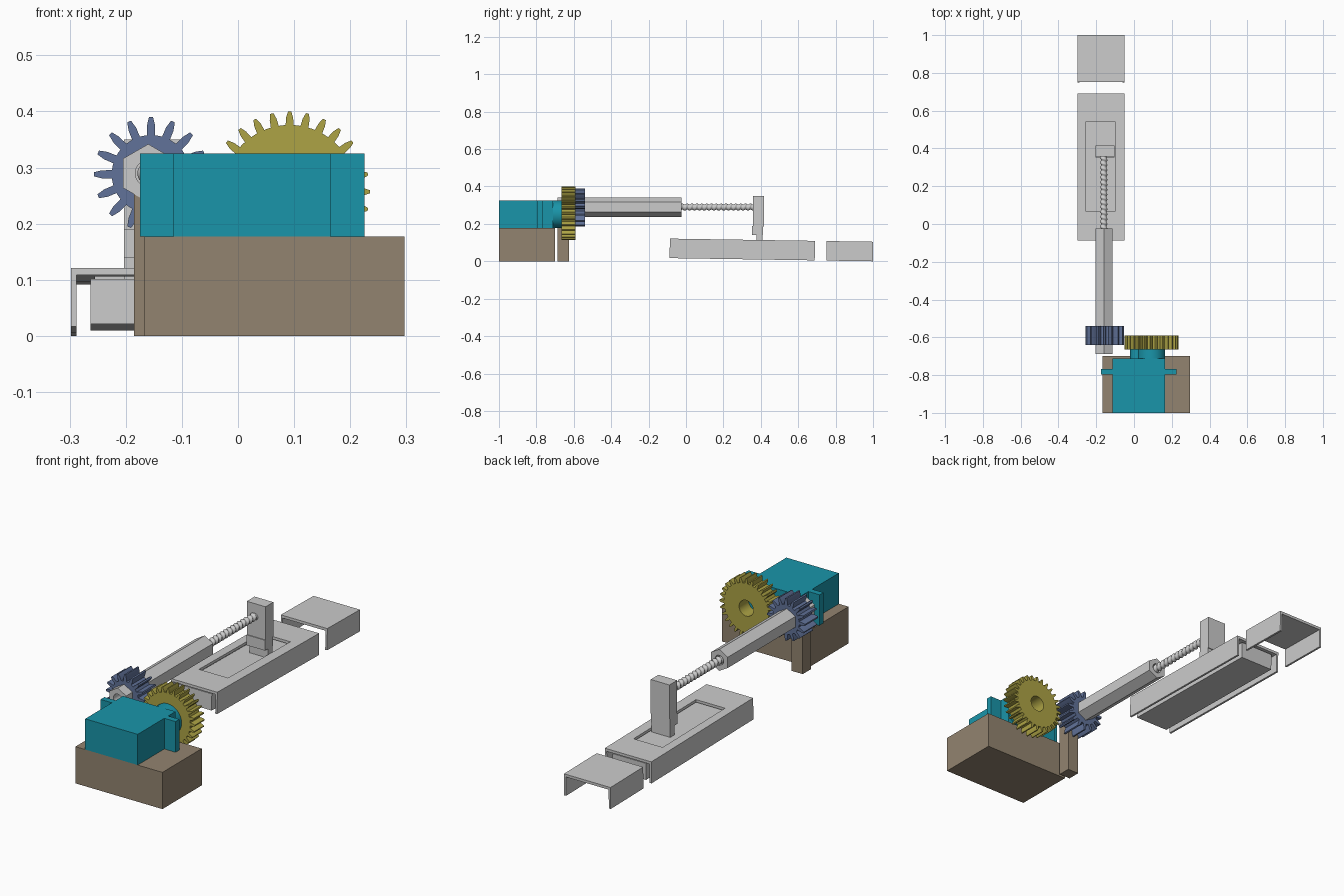
import bpy, bmesh
from math import sin, cos, pi, atan2

if "Cube" in bpy.data.objects:
    bpy.data.objects.remove(bpy.data.objects["Cube"])

TILT = -0.0155          # slight slope of the rail assembly
AX, AZ = -0.16, 0.29    # screw axis


def material(name, rgb):
    m = bpy.data.materials.new(name)
    m.diffuse_color = (*rgb, 1)
    m.use_nodes = True
    m.node_tree.nodes["Principled BSDF"].inputs["Base Color"].default_value = m.diffuse_color
    return m


TEAL = material("teal", (0.01, 0.30, 0.40))
TAN = material("tan", (0.29, 0.23, 0.16))
YELLOW = material("yellow", (0.42, 0.37, 0.06))
BLUE = material("blue", (0.12, 0.17, 0.32))


def finish(name, bm, mat=None, smooth=False, tilt=0):
    bmesh.ops.recalc_face_normals(bm, faces=bm.faces)
    me = bpy.data.meshes.new(name)
    bm.to_mesh(me)
    bm.free()
    ob = bpy.data.objects.new(name, me)
    bpy.context.collection.objects.link(ob)
    if mat:
        me.materials.append(mat)
    ob.rotation_euler.x = tilt
    if smooth:
        bpy.context.view_layer.objects.active = ob
        ob.select_set(True)
        bpy.ops.object.shade_smooth_by_angle(angle=0.6)
        ob.select_set(False)
    return ob


def box(bm, x0, x1, y0, y1, z0, z1):
    vs = bmesh.ops.create_cube(bm, size=1)["verts"]
    for v in vs:
        v.co = ((x0 + x1) / 2 + v.co.x * (x1 - x0),
                (y0 + y1) / 2 + v.co.y * (y1 - y0),
                (z0 + z1) / 2 + v.co.z * (z1 - z0))


def boxes(name, dims, mat=None, tilt=0):
    bm = bmesh.new()
    for d in dims:
        box(bm, *d)
    return finish(name, bm, mat, tilt=tilt)


def ring_solid(bm, outer, inner, lo, hi, axis="y"):
    """Solid with a through hole; outer and inner loops match in length."""
    def put(p, h):
        return bm.verts.new((p[0], h, p[1]) if axis == "y" else (p[0], p[1], h))
    loops = [[put(p, h) for p in pts] for pts, h in
             ((outer, lo), (outer, hi), (inner, hi), (inner, lo))]
    n = len(outer)
    for k in range(4):
        a, b = loops[k], loops[(k + 1) % 4]
        for i in range(n):
            j = (i + 1) % n
            bm.faces.new((a[i], a[j], b[j], b[i]))


def bore(outer, cx, cz, r):
    angles = [atan2(z - cz, x - cx) for x, z in outer]
    return [(cx + r * cos(a), cz + r * sin(a)) for a in angles]


def gear(name, cx, cz, r, root, teeth, hole, y0, y1, mat):
    step = 2 * pi / teeth
    tooth = ((-0.5, root), (-0.27, root), (-0.21, root * 0.45 + r * 0.55),
             (-0.09, r), (0.09, r), (0.21, root * 0.45 + r * 0.55), (0.27, root))
    pts = []
    for i in range(teeth):
        for f, rad in tooth:
            a = pi / 2 + (i + f) * step
            pts.append((cx + rad * cos(a), cz + rad * sin(a)))
    bm = bmesh.new()
    ring_solid(bm, pts, bore(pts, cx, cz, hole), y0, y1)
    return finish(name, bm, mat, smooth=True)


def cylinder(bm, cx, cz, r, y0, y1, n=40):
    a = [[bm.verts.new((cx + r * cos(2 * pi * i / n), y, cz + r * sin(2 * pi * i / n)))
          for i in range(n)] for y in (y0, y1)]
    for i in range(n):
        j = (i + 1) % n
        bm.faces.new((a[0][i], a[0][j], a[1][j], a[1][i]))
    bm.faces.new(a[0])
    bm.faces.new(a[1])


# Supports
boxes("motor_base", [(-0.167, 0.297, -1, -0.70, 0, 0.177)], TAN)
boxes("shaft_support", [(-0.185, -0.125, -0.687, -0.625, 0, 0.252)], TAN)

# Motor: case, mounting flange, gearbox bosses
boxes("motor_case", [(-0.115, 0.165, -1, -0.712, 0.177, 0.325)], TEAL)
boxes("motor_flange", [(-0.175, -0.115, -0.797, -0.768, 0.177, 0.325),
                       (0.165, 0.225, -0.797, -0.768, 0.177, 0.325)], TEAL)
bm = bmesh.new()
cylinder(bm, 0.091, 0.251, 0.074, -0.712, -0.662)
cylinder(bm, 0.015, 0.251, 0.035, -0.712, -0.662)
finish("motor_boss", bm, TEAL, smooth=True)

# Gear pair
gear("drive_gear", 0.092, 0.257, 0.143, 0.119, 28, 0.038, -0.665, -0.59, YELLOW)
gear("driven_gear", -0.155, 0.288, 0.102, 0.070, 16, 0.04, -0.64, -0.54, BLUE)

# Hexagonal sleeve with a round bore
corners = [(AX + 0.052 * cos(pi / 2 + i * pi / 3), AZ + 0.052 * sin(pi / 2 + i * pi / 3))
           for i in range(6)]
hexa = []
for i in range(6):
    p, q = corners[i], corners[(i + 1) % 6]
    hexa += [(p[0] + (q[0] - p[0]) * t / 5, p[1] + (q[1] - p[1]) * t / 5) for t in range(5)]
bm = bmesh.new()
ring_solid(bm, hexa, bore(hexa, AX, AZ, 0.023), -0.688, -0.025)
finish("hex_sleeve", bm, smooth=True)

# Threaded rod: helical ripple on a cylinder
bm = bmesh.new()
n, pitch, y0, y1, steps = 20, 0.026, -0.10, 0.365, 144
rows = []
for s in range(steps + 1):
    y = y0 + (y1 - y0) * s / steps
    row = []
    for i in range(n):
        w = 0.5 + 0.5 * cos(2 * pi * (y / pitch - i / n))
        r, a = 0.0135 + 0.006 * w, 2 * pi * i / n
        row.append(bm.verts.new((AX + r * cos(a), y, AZ + r * sin(a))))
    rows.append(row)
for a, b in zip(rows, rows[1:]):
    for i in range(n):
        j = (i + 1) % n
        bm.faces.new((a[i], a[j], b[j], b[i]))
bm.faces.new(rows[0])
bm.faces.new(rows[-1])
finish("threaded_rod", bm, smooth=True)

# Slider: post and stepped foot, inner block running in the rail
boxes("slider_post", [(-0.203, -0.103, 0.357, 0.416, 0.185, 0.35),
                      (-0.203, -0.103, 0.353, 0.412, 0.14, 0.19),
                      (-0.203, -0.103, 0.376, 0.410, 0.095, 0.14)])
boxes("slider_block", [(-0.263, -0.085, -0.08, 0.68, 0.02, 0.1)], tilt=TILT)


# Rail: slotted top plate with two side walls
def rect(x0, x1, y0, y1):
    return [(x0, y0), (x1, y0), (x1, y1), (x0, y1)]


X0, X1, ZB, ZP, ZT = -0.298, -0.05, 0.0157, 0.107, 0.12


def walls(y0, y1):
    return [(X0, X0 + 0.01, y0, y1, ZB, ZP), (X1 - 0.01, X1, y0, y1, ZB, ZP)]


bm = bmesh.new()
ring_solid(bm, rect(X0, X1, -0.088, 0.688), rect(-0.255, -0.10, 0.065, 0.54), ZP, ZT, "z")
for d in walls(-0.088, 0.688):
    box(bm, *d)
finish("rail", bm, tilt=TILT)

# End cover channel
boxes("end_cover", [(X0, X1, 0.75, 0.999, ZP, ZT)] + walls(0.75, 0.999), tilt=TILT)
